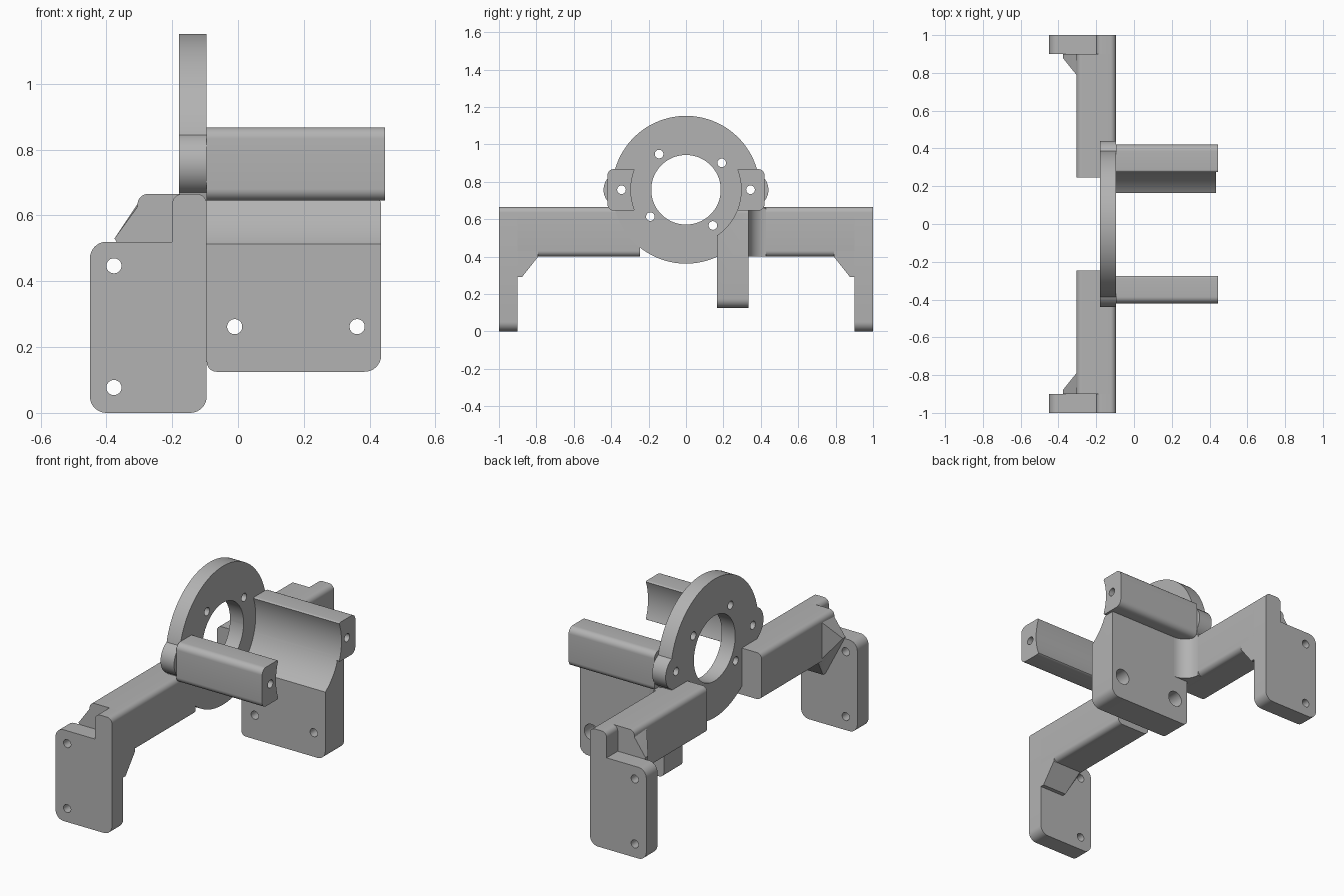
import bpy, bmesh, math
from mathutils import Vector

cube = bpy.data.objects.get("Cube")
if cube:
    bpy.data.objects.remove(cube, do_unlink=True)

grey = bpy.data.materials.new("plain grey")
grey.use_nodes = True
COLOUR = (0.45, 0.45, 0.45, 1)
grey.diffuse_color = COLOUR
grey.node_tree.nodes["Principled BSDF"].inputs["Base Color"].default_value = COLOUR

PLACE = {"X": lambda a, b, d: (d, a, b),
         "Y": lambda a, b, d: (a, d, b),
         "Z": lambda a, b, d: (a, b, d)}
parts = []


def add_object(name, bm):
    bmesh.ops.recalc_face_normals(bm, faces=bm.faces)
    mesh = bpy.data.meshes.new(name)
    bm.to_mesh(mesh)
    bm.free()
    obj = bpy.data.objects.new(name, mesh)
    bpy.context.collection.objects.link(obj)
    mesh.materials.append(grey)
    parts.append(obj)
    return obj


def rounded(corners, steps=8):
    """Outline from (a, b, radius) corners, each rounded by its radius."""
    out = []
    for i, (a, b, r) in enumerate(corners):
        p = Vector((a, b))
        if r == 0:
            out.append(p)
            continue
        u = (Vector(corners[i - 1][:2]) - p).normalized()
        v = (Vector(corners[(i + 1) % len(corners)][:2]) - p).normalized()
        half = u.angle(v) / 2
        centre = p + (u + v).normalized() * r / math.sin(half)
        start = p + u * r / math.tan(half) - centre
        end = p + v * r / math.tan(half) - centre
        sweep = start.angle(end)
        for k in range(steps + 1):
            t = k / steps
            out.append(centre + (start * math.sin((1 - t) * sweep)
                                 + end * math.sin(t * sweep)) / math.sin(sweep))
    return out


def prism(name, axis, outline, lo, hi):
    bm = bmesh.new()
    rings = [[bm.verts.new(PLACE[axis](p[0], p[1], d)) for p in outline] for d in (lo, hi)]
    n = len(outline)
    bm.faces.new(rings[0])
    bm.faces.new(rings[1])
    for i in range(n):
        j = (i + 1) % n
        bm.faces.new((rings[0][i], rings[0][j], rings[1][j], rings[1][i]))
    return add_object(name, bm)


def rod(name, axis, a, b, r, lo, hi, n=32):
    turn = [2 * math.pi * (k + 0.5) / n for k in range(n)]
    return prism(name, axis, [(a + r * math.cos(t), b + r * math.sin(t)) for t in turn], lo, hi)


def combine(obj, others, operation="DIFFERENCE"):
    for other in others:
        mod = obj.modifiers.new("combine", "BOOLEAN")
        mod.operation, mod.solver, mod.object = operation, "EXACT", other
        graph = bpy.context.evaluated_depsgraph_get()
        mesh = bpy.data.meshes.new_from_object(obj.evaluated_get(graph))
        obj.modifiers.clear()
        obj.data = mesh
        parts.remove(other)
        bpy.data.objects.remove(other, do_unlink=True)


FACE, AXIS_Z, EAR_Y, SCREW = -0.095, 0.757, 0.345, 0.023

# Round mounting ring with two screw ears
ring = rod("mounting_ring", "X", 0, AXIS_Z, 0.395, -0.18, FACE, 96)
combine(ring, [rod("ear", "X", s * EAR_Y, AXIS_Z, 0.096, -0.18, FACE) for s in (-1, 1)], "UNION")
holes = [rod("bore", "X", 0, AXIS_Z, 0.186, -1, 1, 64)]
holes += [rod("ear_hole", "X", s * EAR_Y, AXIS_Z, SCREW, -1, 1) for s in (-1, 1)]
for k in range(4):
    t = math.radians(37 + 90 * k)
    holes.append(rod("ring_hole", "X", 0.239 * math.cos(t), AXIS_Z + 0.239 * math.sin(t),
                     SCREW, -1, 1))
combine(ring, holes)


def clearance():
    return rod("clearance", "X", 0, AXIS_Z, 0.295, FACE - 0.1, 1, 96)


for s, side in ((-1, "front"), (1, "back")):
    # Standoff bar with a hollowed inner side
    bar = prism(side + "_standoff_bar", "X", rounded([
        (s * 0.268, 0.645, 0.02), (s * 0.42, 0.645, 0.035),
        (s * 0.42, 0.868, 0.035), (s * 0.268, 0.868, 0.02)]), FACE, 0.446)
    combine(bar, [clearance(), rod("bar_hole", "X", s * EAR_Y, AXIS_Z, SCREW, -1, 1)])

    # Horizontal arm
    prism(side + "_arm", "Y", rounded([
        (-0.305, 0.4, 0.03), (FACE, 0.4, 0.03),
        (FACE, 0.665, 0.03), (-0.305, 0.665, 0.03)]), s * 0.245, s * 0.9)

    # End plate with a raised post
    plate = prism(side + "_end_plate", "Y", rounded([
        (-0.45, 0, 0.05), (FACE, 0, 0.05), (FACE, 0.665, 0.03),
        (-0.2, 0.665, 0.03), (-0.2, 0.52, 0), (-0.45, 0.52, 0.05)]), s * 0.9, s * 1.0)
    combine(plate, [rod("plate_hole", "Y", -0.377, z, SCREW, -2, 2) for z in (0.077, 0.447)])

    # Flared gusset between arm and plate
    flare = [(FACE, 0.29), (-0.25, 0.29), (-0.35, 0.5), (-0.375, 0.53),
             (-0.355, 0.555), (-0.285, 0.655), (FACE, 0.63)]
    root = [(FACE, 0.4), (-0.28, 0.4), (-0.305, 0.43), (-0.305, 0.635), (FACE, 0.63)]
    bm = bmesh.new()
    for section, y in ((flare, 0.9), (flare, 0.877), (root, 0.79)):
        for x, z in section:
            bm.verts.new((x, s * y, z))
    hull = bmesh.ops.convex_hull(bm, input=bm.verts)
    loose = {e for e in hull["geom_interior"] if isinstance(e, bmesh.types.BMVert)}
    bmesh.ops.delete(bm, geom=list(loose), context="VERTS")
    bmesh.ops.dissolve_limit(bm, angle_limit=0.01, verts=bm.verts, edges=bm.edges)
    add_object(side + "_gusset", bm)

# Side mounting block with counterbored holes
block = prism("mounting_block", "Y", rounded([
    (FACE, 0.125, 0.03), (0.435, 0.125, 0.05),
    (0.435, 0.67, 0.04), (FACE, 0.67, 0)]), 0.165, 0.335)
cuts = [clearance()]
for x in (-0.01, 0.362):
    cuts.append(rod("block_hole", "Y", x, 0.262, SCREW, -1, 1))
    cuts.append(rod("counterbore", "Y", x, 0.262, 0.045, 0.25, 1))
combine(block, cuts)

# Concave fillet joining block and arm
R = 0.093
arc = [(FACE + R - R * math.sin(t), 0.335 + R - R * math.cos(t))
       for t in (math.pi / 2 * k / 12 for k in range(13))]
prism("block_fillet", "Z", arc + [(-0.13, 0.335 + R), (-0.13, 0.3), (FACE + R, 0.3)], 0.4, 0.66)

# Smooth rounded surfaces, keep edges crisp
bpy.ops.object.select_all(action="DESELECT")
for obj in parts:
    obj.select_set(True)
bpy.context.view_layer.objects.active = parts[0]
bpy.ops.object.shade_smooth_by_angle(angle=math.radians(30))
